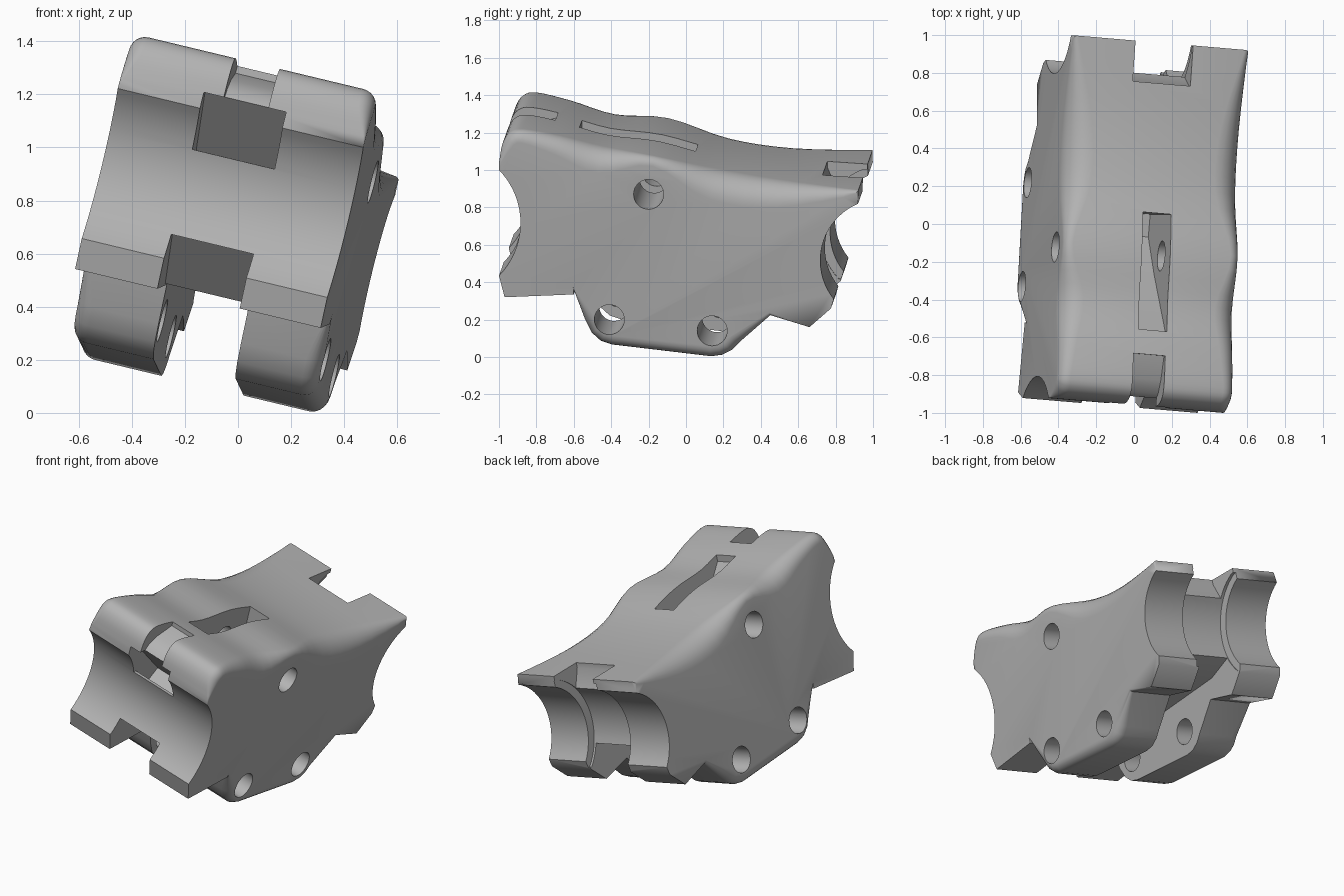
import bpy, bmesh, math
from mathutils import Matrix, Vector

cube = bpy.data.objects.get("Cube")
if cube:
    bpy.data.objects.remove(cube)

# Tilted frame: the block is extruded along its own cross axis
TILT = Matrix(((1, .085, .24, .317), (-.085, 1, 0, 0), (-.24, 0, 1, 0), (0, 0, 0, 1)))
WIDTH = .925
SLOT = (-.615, -.305)


def arc(p, q, sag, n=20):
    """Points from p to q, bulging to the right of the chord by sag."""
    p, q = Vector(p), Vector(q)
    half = (q - p).length / 2
    r = (half * half + sag * sag) / (2 * sag)
    along = (q - p).normalized()
    out = Vector((along.y, -along.x))
    centre = (p + q) / 2 + out * (sag - r)
    a = math.asin(half / r)
    return [tuple(centre + out * r * math.cos(t) + along * r * math.sin(t))
            for t in (-a + 2 * a * i / n for i in range(n + 1))]


def spline(pts, n=4):
    """Smooth curve through the points."""
    v = [Vector(p) for p in pts]
    out = []
    for i in range(len(v) - 1):
        a, b, c, d = v[max(i - 1, 0)], v[i], v[i + 1], v[min(i + 2, len(v) - 1)]
        for k in range(n):
            t = k / n
            out.append(tuple(b + (c - a) * t / 2 + (a * 2 - b * 5 + c * 4 - d) * t * t / 2
                             + (b * 3 - a - c * 3 + d) * t ** 3 / 2))
    return out + [tuple(v[-1])]


def loft(name, rings):
    """Closed skin through rings of (across, y, z) points."""
    bm = bmesh.new()
    rows = [[bm.verts.new(p) for p in ring] for ring in rings]
    bm.faces.new(rows[0])
    bm.faces.new(rows[-1][::-1])
    n = len(rows[0])
    for low, high in zip(rows, rows[1:]):
        for i in range(n):
            j = (i + 1) % n
            bm.faces.new((low[i], high[i], high[j], low[j]))
    bmesh.ops.remove_doubles(bm, verts=bm.verts, dist=.0002)
    bmesh.ops.recalc_face_normals(bm, faces=bm.faces)
    bm.transform(TILT)
    mesh = bpy.data.meshes.new(name)
    bm.to_mesh(mesh)
    bm.free()
    obj = bpy.data.objects.new(name, mesh)
    bpy.context.collection.objects.link(obj)
    return obj


def prism(name, profile, v0, v1):
    """Straight extrusion of a side profile."""
    return loft(name, [[(v, y, z) for y, z in profile] for v in (v0, v1)])


def rounded_prism(name, profile, width, steps=6):
    """Extrusion whose rim is rounded by the third value of each profile point."""
    pts = [(Vector(p[:2]), p[2] if len(p) == 3 else 0) for p in profile]
    half = []
    for k in range(steps + 1):
        a = math.pi / 2 * k / steps
        ring = []
        for i, (p, w) in enumerate(pts):
            before = (p - pts[i - 1][0]).normalized()
            after = (pts[(i + 1) % len(pts)][0] - p).normalized()
            d = (before + after).normalized()
            q = p + Vector((d.y, -d.x)) * w * (1 - math.sin(a))
            ring.append((w * (1 - math.cos(a)), q.x, q.y))
        half.append(ring)
    left = [[(v - width, y, z) for v, y, z in ring] for ring in half]
    right = [[(-v, y, z) for v, y, z in ring] for ring in half[::-1]]
    return loft(name, left + right)


# Side profile: wavy top, concave back, rounded foot, concave front
top = spline([(-1, 1.04, .01), (-.985, 1.13, .05), (-.945, 1.19, .06), (-.87, 1.205, .06),
              (-.68, 1.165, .085), (-.45, 1.1, .115), (-.17, 1.065, .045), (.16, .975, .135),
              (.5, .92, .12), (.92, .888, .02)])
back = arc((.79, .31), (.92, .82), -.131)[::-1]
tab = [(.775, .26), (.66, .16)]
foot = [(.45, .22, .02), (.28, .065, .06), (.24, .025, .06), (.19, .0, .06), (.13, -.008, .06),
        (-.4, .055, .06), (-.46, .075, .06), (-.51, .12, .06), (-.545, .19, .06), (-.6, .355, .02)]
front = [(-.6, .335), (-.97, .32)] + arc((-1, .435), (-1, 1), .115)
body = rounded_prism("block", top + back + tab + foot + front, WIDTH)

# Cutters
cutters = [
    prism("leg_slot", [(-1.2, .525), (-.885, .525), (-.68, .34), (.5, .34), (.75, .41), (1.2, .41),
                       (1.2, -.3), (-1.2, -.3)], *SLOT),
    prism("front_window", [(-1.2, .845), (-.885, .845), (-.73, .72), (-.66, .78), (-.95, 1.06),
                           (-1.2, 1.06)], *SLOT),
    prism("front_groove", [(-.73, 1.4), (-.73, 1.15), (-.86, 1.125), (-.93, 1.09), (-.97, 1.04),
                           (-1.2, 1.04), (-1.2, 1.4)], -.54, -.372),
    prism("back_notch", [(.705, 1.2), (.705, .87), (.77, .72), (1.2, .72), (1.2, 1.2)], -.6, -.295),
    prism("top_pocket", [(-.6, 1.4), (-.6, 1.1), (-.3, .75), (-.1, .55), (.02, .55), (.02, 1.4)], -.515, -.365),
    prism("back_recess", arc((.765, .27), (.9, .86), -.165) + [(1.3, .86), (1.3, .27)], -.62, -.29),
]
for i, (y, z) in enumerate([(-.2, .87), (-.41, .2), (.14, .14)]):
    ring = [(y + .08 * math.cos(a), z + .08 * math.sin(a))
            for a in (math.tau * k / 32 for k in range(32))]
    cutters.append(prism(f"pin_hole_{i}", ring, -1.3, .3))

for c in cutters:
    c.hide_render = True
    cut = body.modifiers.new(c.name, 'BOOLEAN')
    cut.operation = 'DIFFERENCE'
    cut.solver = 'EXACT'
    cut.object = c

graph = bpy.context.evaluated_depsgraph_get()
result = bpy.data.meshes.new_from_object(body.evaluated_get(graph))
body.modifiers.clear()
body.data = result
for c in cutters:
    bpy.data.objects.remove(c)

# Material
grey = bpy.data.materials.new("plain grey")
grey.use_nodes = True
colour = (.45, .45, .45, 1)
grey.diffuse_color = colour
grey.node_tree.nodes["Principled BSDF"].inputs["Base Color"].default_value = colour
body.data.materials.clear()
body.data.materials.append(grey)

bpy.ops.object.select_all(action='DESELECT')
body.select_set(True)
bpy.context.view_layer.objects.active = body
bpy.ops.object.shade_smooth_by_angle(angle=math.radians(32))
